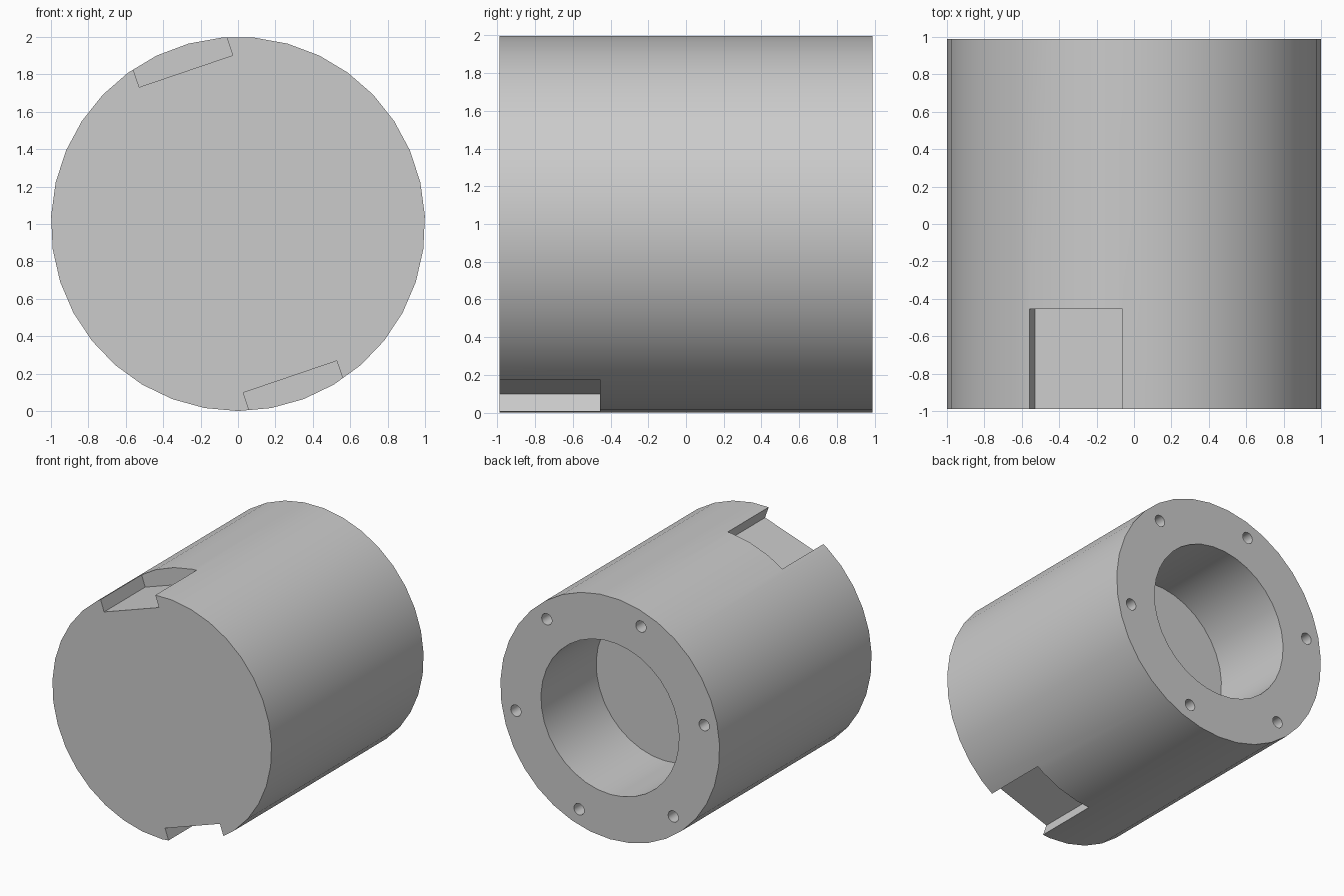
import bpy, bmesh
from math import sin, cos, radians, tau
from mathutils import Matrix, Vector

if "Cube" in bpy.data.objects:
    bpy.data.objects.remove(bpy.data.objects["Cube"], do_unlink=True)

AXIS_Z = 1.0        # height of the barrel axis
HALF = 0.99         # half the barrel length
TILT = radians(108.8)   # direction of the slots around the axis
SIDES = 35

grey = bpy.data.materials.new("light grey")
grey.use_nodes = True
colour = (0.6, 0.6, 0.6, 1)
grey.diffuse_color = colour
grey.node_tree.nodes["Principled BSDF"].inputs["Base Color"].default_value = colour


def prism(name, outline, y0, y1):
    """Extrude an x-z outline along y."""
    bm = bmesh.new()
    face = bm.faces.new([bm.verts.new((x, y0, z)) for x, z in outline])
    ext = bmesh.ops.extrude_face_region(bm, geom=[face])
    moved = [v for v in ext["geom"] if isinstance(v, bmesh.types.BMVert)]
    bmesh.ops.translate(bm, verts=moved, vec=(0, y1 - y0, 0))
    bmesh.ops.recalc_face_normals(bm, faces=bm.faces)
    mesh = bpy.data.meshes.new(name)
    bm.to_mesh(mesh)
    bm.free()
    mesh.materials.append(grey)
    obj = bpy.data.objects.new(name, mesh)
    bpy.context.collection.objects.link(obj)
    return obj


def circle(radius, sides, cx=0, cz=AXIS_Z):
    angles = [-tau / 4 + tau * i / sides for i in range(sides)]
    return [(cx + radius * cos(a), cz + radius * sin(a)) for a in angles]


def slot_outline(angle):
    """Rectangle lying across the rim, facing the given direction."""
    out = Vector((cos(angle), sin(angle)))
    side = Vector((-out.y, out.x)) * 0.264
    centre = Vector((0, AXIS_Z))
    return [tuple(centre + out * d + side * s)
            for d, s in ((0.863, -1), (0.863, 1), (1.2, 1), (1.2, -1))]


barrel = prism("barrel", circle(1, SIDES), -HALF, HALF)

# Bore in the back, two opposite slots in the front rim, ring of bolt holes
cutters = [prism("bore_cutter", circle(0.63, SIDES), HALF - 0.72, HALF + 0.1)]
for k in range(2):
    cutters.append(prism("slot_cutter", slot_outline(TILT + k * tau / 2),
                         -HALF - 0.1, -0.455))
for k in range(6):
    a = TILT + k * tau / 6
    hole = circle(0.047, 16, 0.875 * cos(a), AXIS_Z + 0.875 * sin(a))
    cutters.append(prism("bolt_hole_cutter", hole, HALF - 0.25, HALF + 0.1))

bpy.context.view_layer.objects.active = barrel
for cutter in cutters:
    cutter.hide_render = True
    mod = barrel.modifiers.new("cut", "BOOLEAN")
    mod.operation = "DIFFERENCE"
    mod.solver = "EXACT"
    mod.object = cutter
    bpy.ops.object.modifier_apply(modifier=mod.name)
    bpy.data.objects.remove(cutter, do_unlink=True)

# Smooth walls with crisp rims
for obj in bpy.context.selected_objects:
    obj.select_set(False)
barrel.select_set(True)
bpy.ops.object.shade_smooth_by_angle(angle=radians(30))
